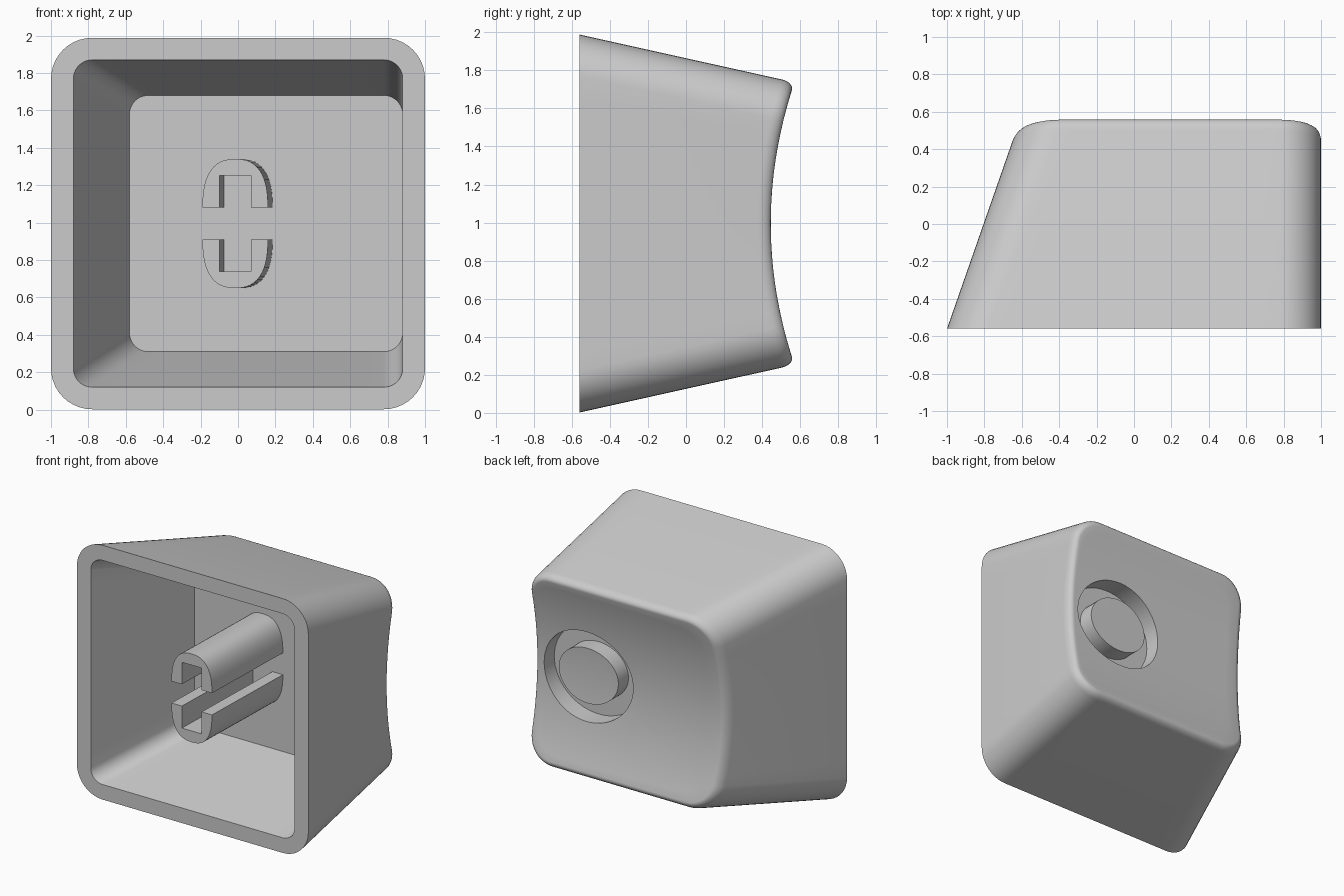
import bpy, bmesh, math

cube = bpy.data.objects.get("Cube")
if cube:
    bpy.data.objects.remove(cube)

grey = bpy.data.materials.new("light_grey")
grey.use_nodes = True
grey.diffuse_color = (0.6, 0.6, 0.6, 1)
grey.node_tree.nodes["Principled BSDF"].inputs["Base Color"].default_value = (0.6, 0.6, 0.6, 1)

FRONT, FLOOR, MID = -0.56, 0.29, 0.995
SIDE, CORNER = 14, 10          # segments per straight side and per corner


def rounded_rect(x0, x1, z0, z1, r):
    """Outline in x-z with evenly split sides and round corners."""
    centres = [(x1 - r, z1 - r), (x0 + r, z1 - r), (x0 + r, z0 + r), (x1 - r, z0 + r)]
    pts = []
    for q, (cx, cz) in enumerate(centres):
        for i in range(CORNER + 1):
            a = math.pi / 2 * (q + i / CORNER)
            pts.append((cx + r * math.cos(a), cz + r * math.sin(a)))
        (px, pz), (nx, nz) = pts[-1], centres[(q + 1) % 4]
        a = math.pi / 2 * (q + 1)
        ex, ez = nx + r * math.cos(a), nz + r * math.sin(a)
        for i in range(1, SIDE):
            t = i / SIDE
            pts.append((px + (ex - px) * t, pz + (ez - pz) * t))
    return pts


def outer(y, inset=0.0):
    """Tapered outside section: the +x side is upright, the others lean in."""
    d = y - FRONT
    h = 0.993 - 0.222 * d - inset
    return rounded_rect(-1 + 0.349 * d + inset, 1 - inset, MID - h, MID + h, 0.22 - inset)


def dish(z):
    return 0.445 + (z - MID) ** 2 / 4.4


def flat(pts, y):
    return [(x, y, z) for x, z in pts]


def on_dish(pts):
    return [(x, dish(z), z) for x, z in pts]


def rim_ring(angle):
    """One ring of the rounded edge that follows the dished back."""
    inset, drop = 0.045 * (1 - math.cos(angle)), 0.07 * (1 - math.sin(angle))
    ys = [0.5] * len(outer(0))
    for _ in range(4):
        pts = [outer(y, inset)[i] for i, y in enumerate(ys)]
        ys = [dish(z) - drop for x, z in pts]
    return [(x, y, z) for (x, z), y in zip(pts, ys)]


def finish(bm, name):
    bmesh.ops.recalc_face_normals(bm, faces=bm.faces)
    mesh = bpy.data.meshes.new(name)
    bm.to_mesh(mesh)
    bm.free()
    mesh.materials.append(grey)
    obj = bpy.data.objects.new(name, mesh)
    bpy.context.collection.objects.link(obj)
    bpy.ops.object.select_all(action="DESELECT")
    obj.select_set(True)
    bpy.context.view_layer.objects.active = obj
    bpy.ops.object.shade_smooth_by_angle(angle=math.radians(32))
    return obj


# Hollow body: inner floor, inner walls, front lip, outer walls, rounded rim
rings = [flat(rounded_rect(-0.58, 0.88, 0.31, 1.68, 0.1), FLOOR),
         flat(rounded_rect(-0.88, 0.88, 0.12, 1.87, 0.1), FRONT),
         flat(outer(FRONT), FRONT)]
rings += [rim_ring(math.pi / 2 * i / 6) for i in range(7)]

# Dished back, closing in towards the oval groove
gx, gz = 0.53, MID
rim = [(x, z) for x, y, z in rings[-1]]
angles = [math.atan2(z - gz, x - gx) for x, z in rim]


def oval(a, b):
    pts = []
    for t in angles:
        r = 1 / math.hypot(math.cos(t) / a, math.sin(t) / b)
        pts.append((gx + r * math.cos(t), gz + r * math.sin(t)))
    return pts


edge, island = oval(0.385, 0.35), oval(0.257, 0.215)
for i in range(1, 9):
    t = i / 8
    rings.append(on_dish([(p[0] + (e[0] - p[0]) * t, p[1] + (e[1] - p[1]) * t)
                          for p, e in zip(rim, edge)]))

# Oval groove and the island inside it
rings += [flat(edge, 0.32), flat(island, 0.32), on_dish(island),
          on_dish(oval(0.13, 0.11))]

bm = bmesh.new()
loops = [[bm.verts.new(p) for p in ring] for ring in rings]
for a, b in zip(loops, loops[1:]):
    for i in range(len(a)):
        j = (i + 1) % len(a)
        bm.faces.new((a[i], a[j], b[j], b[i]))
bm.faces.new(loops[0])
bm.faces.new(loops[-1])
finish(bm, "hollow_body")

# Split stem: two slotted halves, leaning slightly towards +x
STEPS = 24
for name, side in (("upper_stem", 1), ("lower_stem", -1)):
    profile = []
    for i in range(STEPS + 1):
        a = math.pi * i / STEPS
        c, s = math.cos(a), math.sin(a)
        profile.append((0.175 * math.copysign(abs(c) ** 0.8, c), 0.085 + 0.26 * abs(s) ** 0.8))
    profile += [(-0.085, 0.085), (-0.085, 0.257), (0.085, 0.257), (0.085, 0.085)]
    bm = bmesh.new()
    front = [bm.verts.new((x - 0.015, -0.55, MID + side * z)) for x, z in profile]
    back = [bm.verts.new((x + 0.01, FLOOR + 0.01, MID + side * z)) for x, z in profile]
    for i in range(len(front)):
        j = (i + 1) % len(front)
        bm.faces.new((front[i], front[j], back[j], back[i]))
    bm.faces.new(front)
    bm.faces.new(back)
    finish(bm, name)
